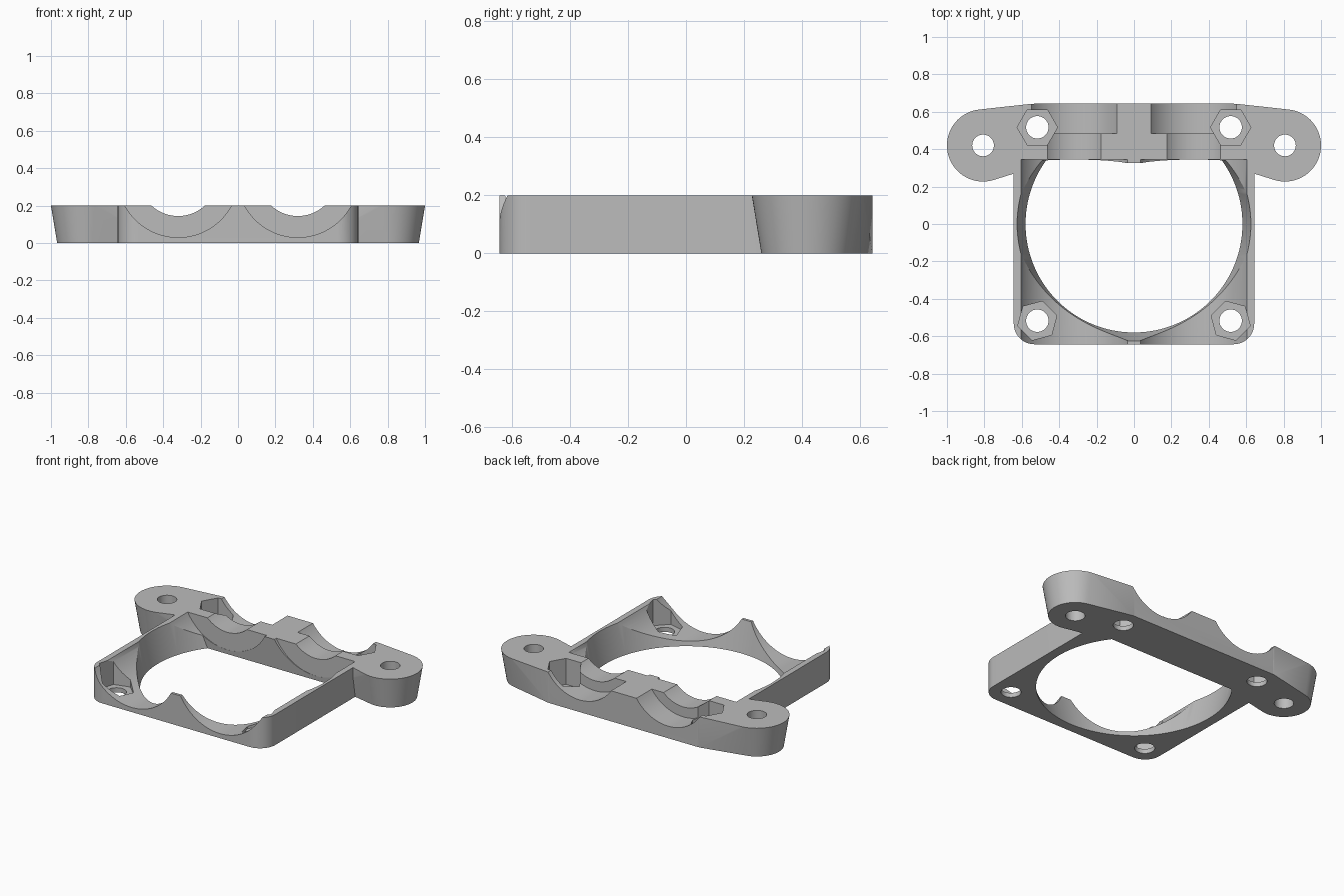
import bpy, bmesh, math
from mathutils import Matrix, Vector

old = bpy.data.objects.get("Cube")
if old:
    bpy.data.objects.remove(old, do_unlink=True)

HEIGHT = 0.2      # plate thickness
HALF = 0.643      # half width of the square plate
BOLT = 0.517      # bolt hole offset
AXIS_X, AXIS_Z = 0.32, 0.354   # groove axes, parallel to y
EAR = Vector((0.807, 0.42, 0))

grey = bpy.data.materials.new("plain grey")
grey.use_nodes = True
colour = (0.5, 0.5, 0.5, 1)
grey.diffuse_color = colour
grey.node_tree.nodes["Principled BSDF"].inputs["Base Color"].default_value = colour


def finish(bm, name):
    bmesh.ops.recalc_face_normals(bm, faces=bm.faces)
    mesh = bpy.data.meshes.new(name)
    bm.to_mesh(mesh)
    bm.free()
    mesh.materials.append(grey)
    obj = bpy.data.objects.new(name, mesh)
    bpy.context.collection.objects.link(obj)
    return obj


def cone(name, centre, r1, r2, depth, sides=96, turn=None):
    bm = bmesh.new()
    matrix = Matrix.Translation(centre) @ (turn or Matrix())
    bmesh.ops.create_cone(bm, cap_ends=True, segments=sides, radius1=r1,
                          radius2=r2, depth=depth, matrix=matrix)
    return finish(bm, name)


def hull(name, points):
    bm = bmesh.new()
    for p in points:
        bm.verts.new(p)
    out = bmesh.ops.convex_hull(bm, input=bm.verts)
    spare = [g for g in out["geom_interior"] if isinstance(g, bmesh.types.BMVert)]
    bmesh.ops.delete(bm, geom=spare, context="VERTS")
    bmesh.ops.dissolve_limit(bm, angle_limit=0.002, verts=bm.verts, edges=bm.edges)
    return finish(bm, name)


def ring(cx, cy, r, z, count):
    return [(cx + r * math.cos(math.tau * i / count),
             cy + r * math.sin(math.tau * i / count), z) for i in range(count)]


def combine(target, other, operation):
    mod = target.modifiers.new("join", "BOOLEAN")
    mod.operation, mod.object, mod.solver = operation, other, "EXACT"
    bpy.context.view_layer.objects.active = target
    bpy.ops.object.modifier_apply(modifier=mod.name)
    bpy.data.objects.remove(other, do_unlink=True)


# Square plate with rounded corners
corner = 0.11
inner = HALF - corner
plate = hull("mounting_bracket", [
    p for x in (-inner, inner) for y in (-inner, inner) for z in (0, HEIGHT)
    for p in ring(x, y, corner, z, 48)])

# Tapered ears blending into the back of the plate
for s in (-1, 1):
    pts = ring(s * EAR.x, EAR.y, 0.16, 0, 64) + ring(s * EAR.x, EAR.y, 0.193, HEIGHT, 64)
    pts += [(s * x, y, z) for z in (0, HEIGHT)
            for x, y in ((0.545, 0.345), (0.545, HALF), (0.4, 0.345), (0.4, 0.6))]
    combine(plate, hull("ear", pts), "UNION")

# Flared round opening, closed off by a slightly leaning back wall
bm = bmesh.new()
flare = 0.045
bmesh.ops.create_cone(bm, cap_ends=True, segments=128, radius1=0.58 - flare / 2,
                      radius2=0.58 + flare * 1.5, depth=HEIGHT * 2,
                      matrix=Matrix.Translation((0, 0, HEIGHT / 2)))
cut = bmesh.ops.bisect_plane(bm, geom=bm.verts[:] + bm.edges[:] + bm.faces[:],
                             plane_co=(0, 0.348, 0), plane_no=(0, 1, 0.115),
                             clear_outer=True)
rim = [g for g in cut["geom_cut"] if isinstance(g, bmesh.types.BMEdge)]
bmesh.ops.contextual_create(bm, geom=rim)
combine(plate, finish(bm, "opening"), "DIFFERENCE")

# Stepped rod and bearing grooves: radius, start and end along y
lay = Matrix.Rotation(math.pi / 2, 4, "X")
for s in (-1, 1):
    for r, y0, y1 in ((0.324, -0.8, 0.345), (0.21, 0.3, 0.55), (0.275, 0.485, 0.8)):
        groove = cone("groove", (s * AXIS_X, (y0 + y1) / 2, AXIS_Z), r, r,
                      y1 - y0, 128, lay)
        combine(plate, groove, "DIFFERENCE")

# Bolt holes, nut pockets and ear holes
for s in (-1, 1):
    combine(plate, cone("ear_hole", (s * EAR.x, EAR.y, 0.1), 0.058, 0.058, 1, 48), "DIFFERENCE")
    for y in (-BOLT, BOLT):
        combine(plate, cone("bolt_hole", (s * BOLT, y, 0.1), 0.06, 0.06, 1, 48), "DIFFERENCE")
        # hexagon corner direction: straight at the back, skewed at the front
        angle = math.pi / 2 if y > 0 else -s * math.radians(15)
        spin = Matrix.Rotation(angle + (math.pi / 2 if y > 0 else 0), 4, "Z")
        # create_cone starts its first corner on the y axis or x axis; fix by measuring
        pocket = cone("nut_pocket", (s * BOLT, y, 0.03 + 0.25), 0.108, 0.108, 0.5, 6)
        first = pocket.data.vertices[0].co - Vector((s * BOLT, y, 0))
        want = 0 if y > 0 else -s * math.radians(15)
        spin = Matrix.Rotation(want - math.atan2(first.y, first.x), 4, "Z")
        centre = Matrix.Translation((s * BOLT, y, 0))
        pocket.data.transform(centre @ spin @ centre.inverted())
        combine(plate, pocket, "DIFFERENCE")

# Smooth curved walls, keep machined edges crisp
bpy.ops.object.select_all(action="DESELECT")
plate.select_set(True)
bpy.context.view_layer.objects.active = plate
bpy.ops.object.shade_smooth_by_angle(angle=math.radians(25))
